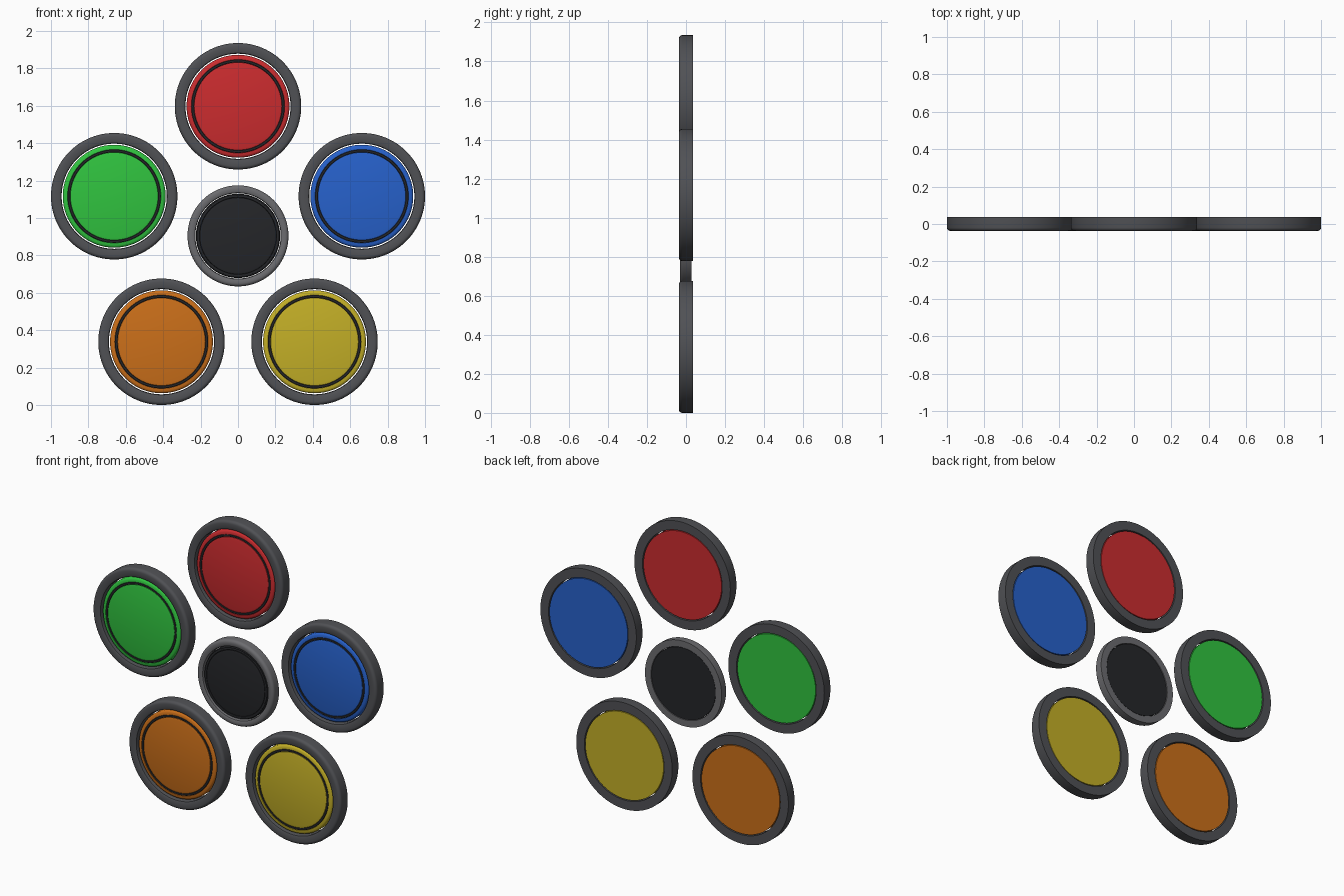
import bpy, bmesh, math

if "Cube" in bpy.data.objects:
    bpy.data.objects.remove(bpy.data.objects["Cube"])

SEG = 96


def material(name, rgb):
    m = bpy.data.materials.new(name)
    m.diffuse_color = (*rgb, 1)
    m.use_nodes = True
    m.node_tree.nodes["Principled BSDF"].inputs["Base Color"].default_value = m.diffuse_color
    return m


def lathe(name, profile, x, z, mat, closed=True):
    """Spin (radius, y) points about the y axis; r = 0 ends become poles."""
    bm = bmesh.new()
    verts = [bm.verts.new((r, y, 0)) for r, y in profile]
    edges = [bm.edges.new(p) for p in zip(verts, verts[1:])]
    if closed:
        edges.append(bm.edges.new((verts[-1], verts[0])))
    bmesh.ops.spin(bm, geom=verts + edges, cent=(0, 0, 0), axis=(0, 1, 0),
                   angle=2 * math.pi, steps=SEG)
    bmesh.ops.remove_doubles(bm, verts=bm.verts, dist=1e-5)
    bmesh.ops.recalc_face_normals(bm, faces=bm.faces)
    me = bpy.data.meshes.new(name)
    bm.to_mesh(me)
    bm.free()
    me.materials.append(mat)
    ob = bpy.data.objects.new(name, me)
    bpy.context.collection.objects.link(ob)
    ob.location = (x, 0, z)
    bpy.ops.object.select_all(action='DESELECT')
    bpy.context.view_layer.objects.active = ob
    ob.select_set(True)
    bpy.ops.object.shade_smooth_by_angle(angle=math.radians(35))
    return ob


def button(name, x, z, outer, inner, cap, groove, front, back, rim_mat, cap_mat):
    # surrounding rim with a rounded front edge
    b = 0.018
    arc = [(outer - b + b * math.cos(a), front + b - b * math.sin(a))
           for a in (i * math.pi / 10 for i in range(6))]
    lathe(name + "_rim", [(inner, back), (outer, back)] + arc +
          [(inner + 0.012, front), (inner + 0.003, front + 0.004),
           (inner, front + 0.012)], x, z, rim_mat)
    # softly edged cap, separated from the rim by a narrow gap
    f = front + 0.008
    lathe(name + "_cap", [(0, back - 0.002), (cap, back - 0.002), (cap, f + 0.012),
          (cap - 0.004, f + 0.005), (cap - 0.012, f + 0.001),
          (groove + 0.008, f), (groove + 0.006, f + 0.006),
          (groove - 0.006, f + 0.006), (groove - 0.008, f),
          (groove - 0.02, f - 0.003), (0, f - 0.004)], x, z, cap_mat, closed=False)
    # dark inlay ring lying in the groove
    lathe(name + "_inlay", [(groove + 0.0075 * math.cos(i * math.pi / 4),
          f + 0.003 + 0.004 * math.sin(i * math.pi / 4)) for i in range(8)],
          x, z, dark)


dark = material("dark", (0.018, 0.019, 0.022))
rim_grey = material("rim_grey", (0.08, 0.082, 0.09))
hub_grey = material("hub_grey", (0.15, 0.15, 0.16))

# five coloured buttons on a circle
CZ, R = 0.901, 0.696
colours = [("red", (0.6, 0.025, 0.028)), ("blue", (0.02, 0.12, 0.6)),
           ("yellow", (0.55, 0.43, 0.02)), ("orange", (0.6, 0.16, 0.01)),
           ("green", (0.03, 0.55, 0.05))]
for i, (name, rgb) in enumerate(colours):
    a = math.radians(72 * i)
    button(name + "_button", R * math.sin(a), CZ + R * math.cos(a),
           0.338, 0.281, 0.275, 0.242, -0.037, 0.037, rim_grey, material(name, rgb))

# smaller hub button in the middle
button("hub", 0, CZ + 0.003, 0.27, 0.228, 0.225, 0.212, -0.03, 0.027, hub_grey, dark)
